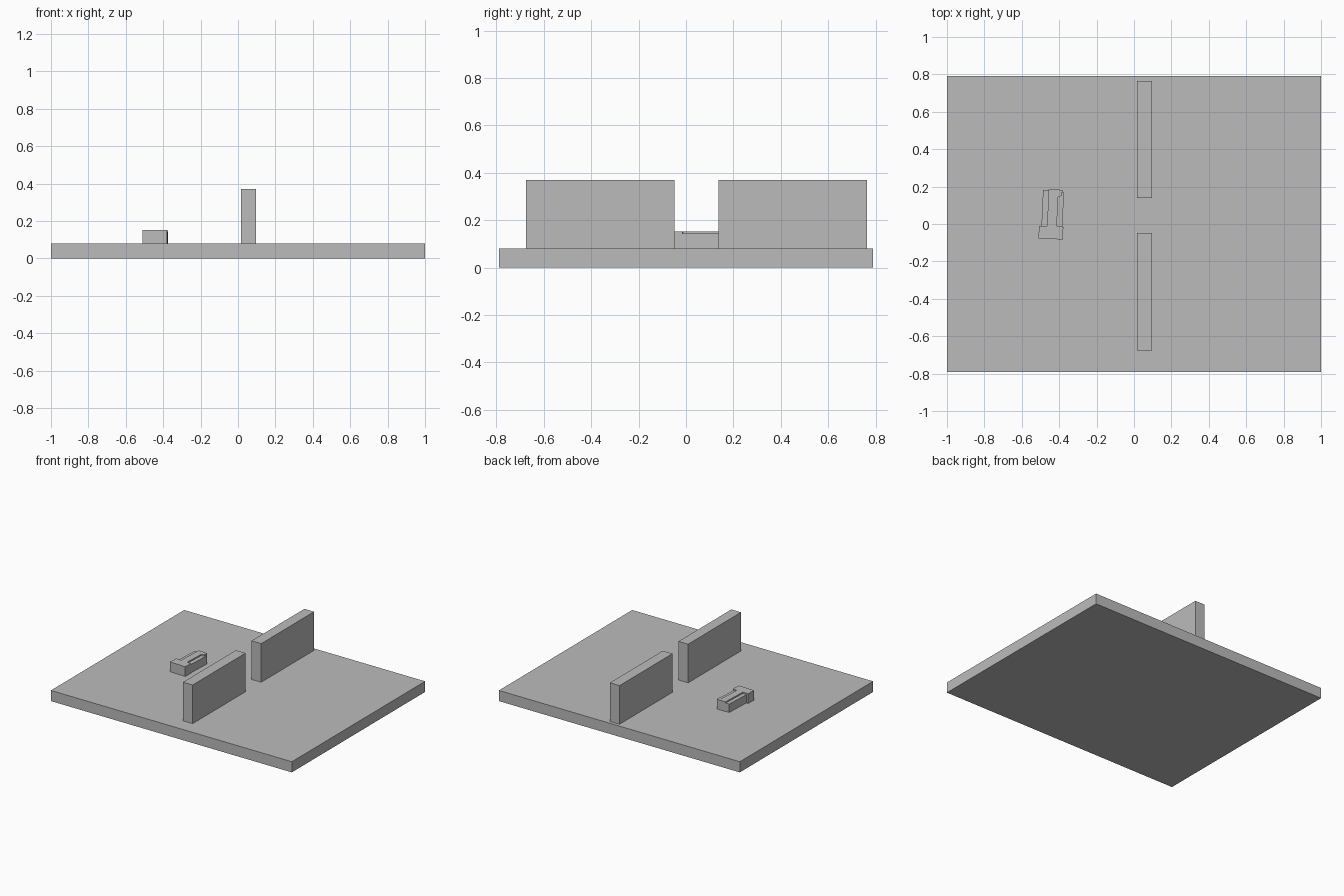
import bpy, bmesh, math
from mathutils import Matrix, Vector

cube = bpy.data.objects.get("Cube")
if cube:
    bpy.data.objects.remove(cube, do_unlink=True)

grey = bpy.data.materials.new("plain grey")
grey.use_nodes = True
colour = (0.5, 0.5, 0.5, 1)
grey.diffuse_color = colour
grey.node_tree.nodes["Principled BSDF"].inputs["Base Color"].default_value = colour


def add_prism(name, outline, z0, z1, place=Matrix()):
    """Extrude a flat outline from z0 to z1."""
    bm = bmesh.new()
    base = bm.faces.new([bm.verts.new((x, y, z0)) for x, y in outline])
    top = bmesh.ops.extrude_face_region(bm, geom=[base])["geom"]
    moved = [g for g in top if isinstance(g, bmesh.types.BMVert)]
    bmesh.ops.translate(bm, verts=moved, vec=Vector((0, 0, z1 - z0)))
    bmesh.ops.recalc_face_normals(bm, faces=bm.faces)
    mesh = bpy.data.meshes.new(name)
    bm.to_mesh(mesh)
    bm.free()
    mesh.materials.append(grey)
    obj = bpy.data.objects.new(name, mesh)
    obj.matrix_world = place
    bpy.context.collection.objects.link(obj)
    return obj


def rect(x0, x1, y0, y1):
    return [(x0, y0), (x1, y0), (x1, y1), (x0, y1)]


# Ground slab
floor = 0.08
add_prism("base_slab", rect(-1, 1, -0.79, 0.79), 0, floor)

# Two walls with a gap between them
for name, y in (("front_wall", -0.675), ("back_wall", 0.138)):
    add_prism(name, rect(0.016, 0.096, y, y + 0.627), floor, 0.37)

# Small slightly turned block: T-shaped core with lower side ledges
turn = Matrix.Translation((-0.445, 0.05, 0)) @ Matrix.Rotation(math.radians(-2.5), 4, "Z")
core = [(-0.06, -0.13), (0.07, -0.13), (0.07, -0.062), (0.035, -0.062),
        (0.035, 0.095), (0.056, 0.105), (0.056, 0.135), (-0.017, 0.135),
        (-0.017, -0.062), (-0.06, -0.062)]
add_prism("block_core", core, floor, 0.153, turn)
add_prism("left_ledge", rect(0.035, 0.065, -0.062, 0.122), floor, 0.143, turn)
add_prism("right_ledge", rect(-0.047, -0.017, -0.062, 0.13), floor, 0.143, turn)
